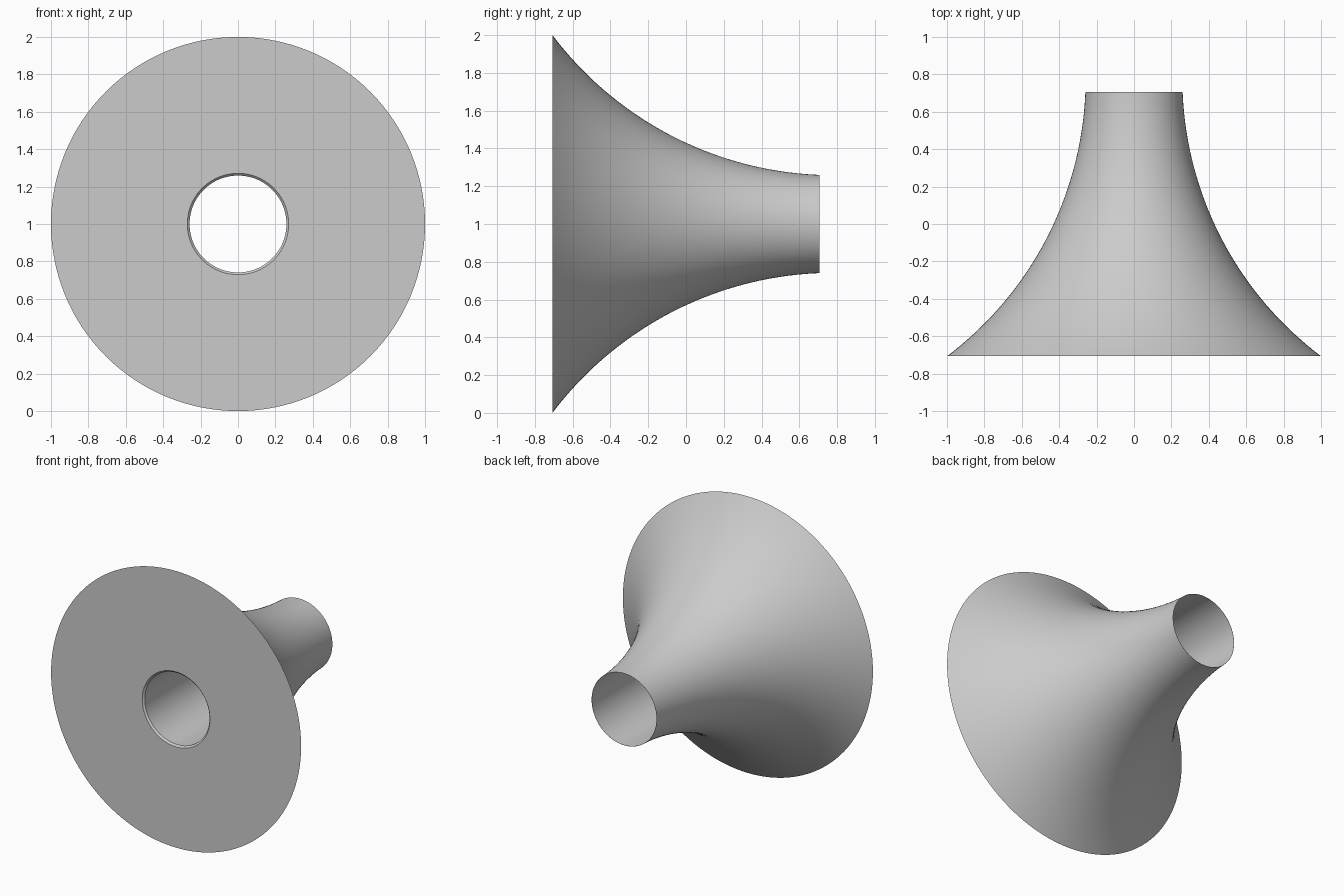
import bpy
import bmesh
from math import cos, sin, pi, atan2, hypot, radians

cube = bpy.data.objects.get("Cube")
if cube:
    bpy.data.objects.remove(cube, do_unlink=True)

SEGMENTS = 128
HALF_LENGTH = 0.707
AXIS_HEIGHT = 1.0
RIM_RADIUS = 1.0
NECK_RADIUS = 0.26
BORE_RADIUS = 0.259
CHAMFER = 0.012

grey = bpy.data.materials.new("plain grey")
grey.use_nodes = True
colour = (0.6, 0.6, 0.6, 1)
grey.diffuse_color = colour
grey.node_tree.nodes["Principled BSDF"].inputs["Base Color"].default_value = colour


def flare_arc(centre_y, centre_r, steps):
    """Concave arc from the wide front rim to the narrow neck, as (y, radius)."""
    start = atan2(RIM_RADIUS - centre_r, -HALF_LENGTH - centre_y)
    end = atan2(NECK_RADIUS - centre_r, HALF_LENGTH - centre_y)
    size = hypot(RIM_RADIUS - centre_r, -HALF_LENGTH - centre_y)
    points = []
    for i in range(steps + 1):
        a = start + (end - start) * i / steps
        points.append((centre_y + size * cos(a), centre_r + size * sin(a)))
    return points


def lathe(name, profile):
    """Turn a closed (y, radius) profile around the horizontal axis."""
    bm = bmesh.new()
    rings = []
    for y, r in profile:
        rings.append([bm.verts.new((r * cos(2 * pi * k / SEGMENTS), y,
                                    AXIS_HEIGHT + r * sin(2 * pi * k / SEGMENTS)))
                      for k in range(SEGMENTS)])
    for a, b in zip(rings, rings[1:] + rings[:1]):
        for k in range(SEGMENTS):
            n = (k + 1) % SEGMENTS
            bm.faces.new((a[k], a[n], b[n], b[k]))
    bmesh.ops.recalc_face_normals(bm, faces=bm.faces)
    mesh = bpy.data.meshes.new(name)
    bm.to_mesh(mesh)
    bm.free()
    mesh.materials.append(grey)
    obj = bpy.data.objects.new(name, mesh)
    bpy.context.collection.objects.link(obj)
    return obj


# Flared outside, then the straight bore with a small chamfer at the front
profile = flare_arc(0.781, 2.122, 40) + [
    (HALF_LENGTH, BORE_RADIUS),
    (-HALF_LENGTH + CHAMFER, BORE_RADIUS),
    (-HALF_LENGTH, BORE_RADIUS + CHAMFER),
]
body = lathe("flared_sleeve", profile)

bpy.ops.object.select_all(action='DESELECT')
body.select_set(True)
bpy.context.view_layer.objects.active = body
bpy.ops.object.shade_smooth_by_angle(angle=radians(30))
